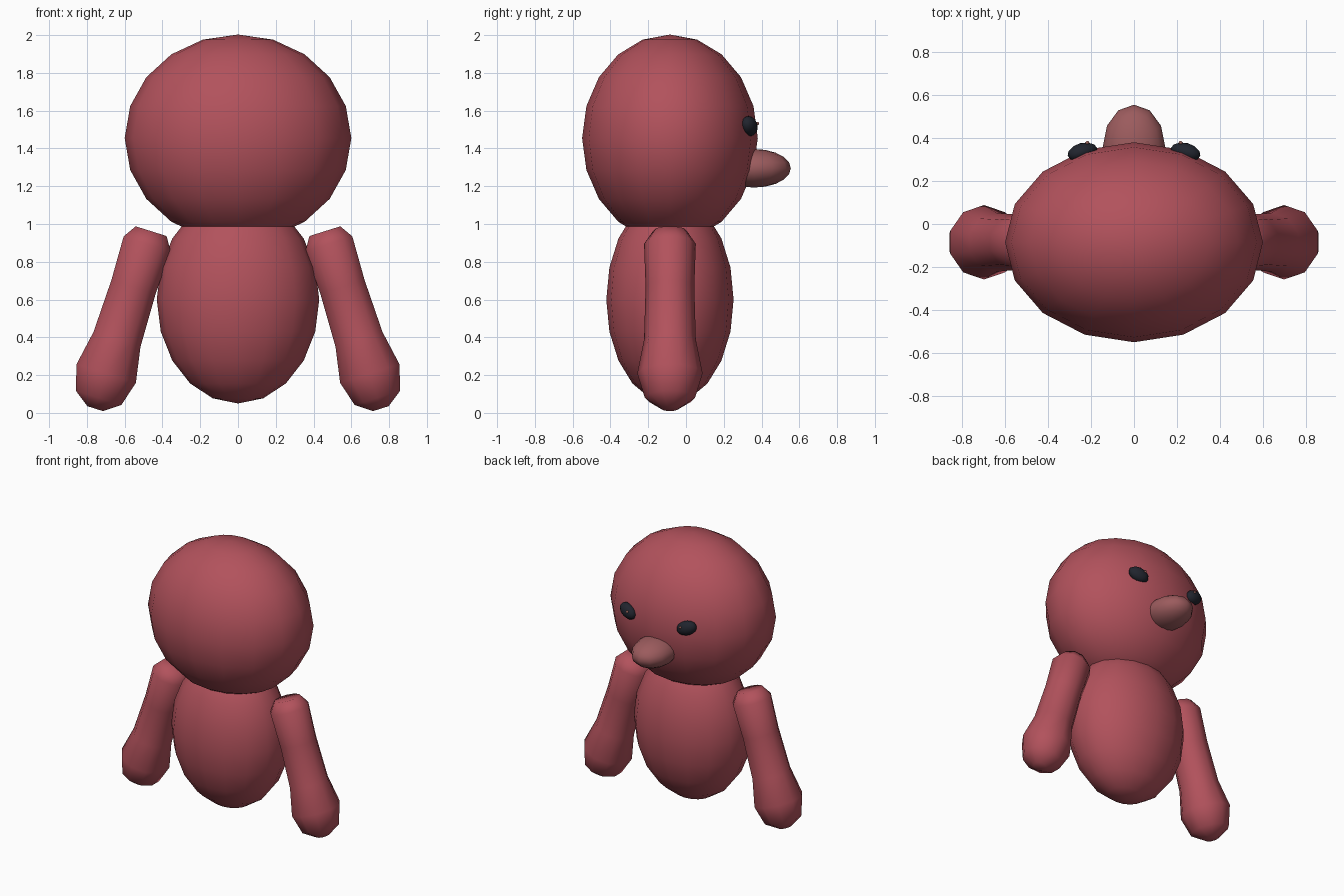
import bpy, bmesh, math
from mathutils import Matrix, Vector, Euler

if "Cube" in bpy.data.objects:
    bpy.data.objects.remove(bpy.data.objects["Cube"])


def material(name, rgb):
    m = bpy.data.materials.new(name)
    m.diffuse_color = (*rgb, 1)
    m.use_nodes = True
    m.node_tree.nodes["Principled BSDF"].inputs["Base Color"].default_value = m.diffuse_color
    return m


RED = material("soft red", (0.445, 0.084, 0.107))
NOSE = material("dusty rose", (0.33, 0.105, 0.11))
BLACK = material("blue black", (0.015, 0.018, 0.027))
GLINT = material("pale brown", (0.33, 0.13, 0.11))
YC = -0.085  # depth of the body axis


def finish(bm, name, mat):
    bmesh.ops.recalc_face_normals(bm, faces=bm.faces)
    me = bpy.data.meshes.new(name)
    bm.to_mesh(me)
    bm.free()
    me.materials.append(mat)
    me.polygons.foreach_set("use_smooth", [True] * len(me.polygons))
    ob = bpy.data.objects.new(name, me)
    bpy.context.collection.objects.link(ob)
    return ob


def ellipsoid(name, loc, radii, mat, segs=16, rings=10, rot=(0, 0, 0)):
    bm = bmesh.new()
    bmesh.ops.create_uvsphere(bm, u_segments=segs, v_segments=rings, radius=1)
    bm.transform(Matrix.LocRotScale(Vector(loc), Euler(rot), Vector(radii)))
    return finish(bm, name, mat)


def arm(name, side):
    # lathed limb: (distance along the axis, radius)
    profile = [(0, 0.09), (0.07, 0.137), (0.31, 0.129), (0.6, 0.137),
               (0.79, 0.173), (0.925, 0.133), (0.985, 0.045)]
    bm = bmesh.new()
    rings = []
    for t, r in profile:
        rings.append([bm.verts.new((r * math.sin(a), r * math.cos(a), -t))
                      for a in (math.tau * i / 10 for i in range(10))])
    for a, b in zip(rings, rings[1:]):
        for i in range(10):
            j = (i + 1) % 10
            bm.faces.new((a[i], a[j], b[j], b[i]))
    bm.faces.new(rings[0])
    bm.faces.new(rings[-1])
    tilt = Matrix.Rotation(-side * math.radians(17.5), 4, 'Y')
    bm.transform(Matrix.Translation((side * 0.46, YC, 0.962)) @ tilt)
    return finish(bm, name, mat=RED)


# head and body
ellipsoid("head", (0, YC, 1.455), (0.6, 0.465, 0.548), RED)
ellipsoid("body", (0, YC, 0.6), (0.43, 0.337, 0.55), RED)

# nose, pointing to +y
ellipsoid("nose", (0, 0.36, 1.295), (0.145, 0.195, 0.102), NOSE, 12, 10)

# arms and slanted eyes with tiny glints
for side, label in ((1, "right"), (-1, "left")):
    arm(label + "_arm", side)
    ellipsoid(label + "_eye", (side * 0.24, 0.335, 1.518), (0.074, 0.042, 0.05),
              BLACK, 12, 8,
              (0, -side * math.radians(20), -side * math.radians(15)))
    ellipsoid(label + "_eye_glint", (side * 0.217, 0.378, 1.532),
              (0.009, 0.009, 0.009), GLINT, 8, 6)
